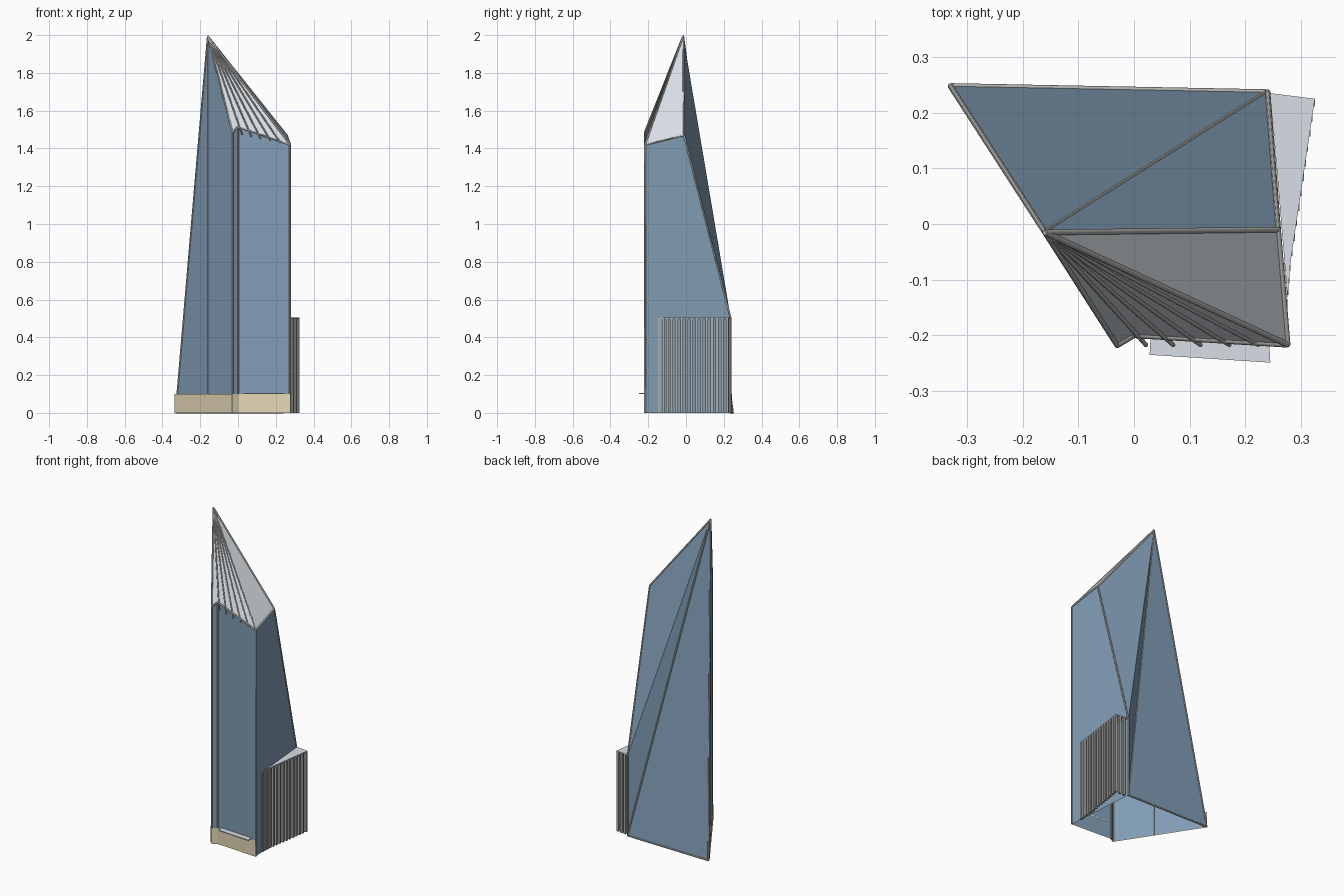
import bpy
from mathutils import Vector as V

cube = bpy.data.objects.get("Cube")
if cube:
    bpy.data.objects.remove(cube)


def material(name, rgb):
    m = bpy.data.materials.new(name)
    m.use_nodes = True
    m.diffuse_color = (*rgb, 1)
    m.node_tree.nodes["Principled BSDF"].inputs["Base Color"].default_value = (*rgb, 1)
    return m


GLASS = material("blue glass", (0.22, 0.335, 0.46))
PALE = material("pale panel", (0.69, 0.74, 0.79))
FRAME = material("grey metal", (0.42, 0.42, 0.41))
STONE = material("tan stone", (0.79, 0.69, 0.48))


def mesh(name, verts, faces, *mats):
    me = bpy.data.meshes.new(name)
    me.from_pydata([tuple(v) for v in verts], [], faces)
    for m in mats:
        me.materials.append(m)
    ob = bpy.data.objects.new(name, me)
    bpy.context.collection.objects.link(ob)
    return ob


def rods(name, lines, radius, mat):
    """Round bars along a list of point lists."""
    cu = bpy.data.curves.new(name, "CURVE")
    cu.dimensions = "3D"
    cu.bevel_depth = radius
    cu.bevel_resolution = 1
    cu.use_fill_caps = True
    for pts in lines:
        sp = cu.splines.new("POLY")
        sp.points.add(len(pts) - 1)
        for p, co in zip(sp.points, pts):
            p.co = (*co, 1)
    cu.materials.append(mat)
    ob = bpy.data.objects.new(name, cu)
    bpy.context.collection.objects.link(ob)


def slab(name, outline, z, thick, mat):
    n = len(outline)
    verts = [(x, y, h) for h in (z, z + thick) for x, y in outline]
    faces = [list(range(n))[::-1], list(range(n, 2 * n))]
    faces += [[i, (i + 1) % n, (i + 1) % n + n, i + n] for i in range(n)]
    return mesh(name, verts, faces, mat)


def ground(p):
    return V((p.x, p.y, 0))


# Corners of the tower
back_l = V((-0.33, 0.248, 0))
back_r = V((0.24, 0.237, 0.5))
peak = V((-0.16, -0.015, 1.995))
front_l = V((-0.03, -0.218, 1.485))
notch = V((0.0, -0.2, 1.515))
front_r = V((0.276, -0.217, 1.42))
side = V((0.259, -0.01, 1.47))

# Faceted glass shell, open underneath, with a pale roof
top = [back_l, peak, front_l, notch, front_r, side, back_r]
foot = [ground(p) for p in (peak, front_l, notch, front_r, back_r)]
PK, FL, N, FR, BR = range(7, 12)
shell = mesh("tower_shell", top + foot, [
    (0, PK, 1), (PK, FL, 2, 1), (FL, N, 3, 2), (N, FR, 4, 3),
    (FR, BR, 6, 5, 4), (BR, 0, 1), (6, BR, 1), (5, 6, 1),
    (1, 2, 3), (1, 3, 4), (1, 4, 5)], GLASS, PALE)
for f in shell.data.polygons:
    if f.index >= 8:
        f.material_index = 1

# Metal edge frame
rods("edge_frame", [
    [back_l, peak], [back_l, ground(back_r)], [ground(back_r), peak],
    [peak, front_l], [front_l, notch], [notch, front_r],
    [front_r, peak], [peak, side], [side, front_r], [side, back_r],
    [ground(back_r), back_r]], 0.005, FRAME)
rods("corner_posts", [[ground(p), p] for p in (front_l, notch, front_r)], 0.005, FRAME)
rods("peak_post", [[ground(peak), peak]], 0.003, FRAME)

# Fan of roof ribs running from the peak past the front edge
tips = [front_l.lerp(front_r, t) for t in (0.17, 0.33, 0.49, 0.66, 0.83)]
rods("roof_ribs", [[peak, tip] for tip in tips], 0.004, FRAME)

# Stone plinth plates on the left and front walls
path = [back_l, ground(front_l), ground(notch), ground(front_r)]
rise = V((0, 0, 0.1))
verts, faces = [], []
for a, b in zip(path, path[1:]):
    d = (b - a).normalized()
    out = V((d.y, -d.x, 0)) * 0.006
    k = len(verts)
    verts += [a + out, b + out, b + out + rise, a + out + rise]
    faces.append((k, k + 1, k + 2, k + 3))
mesh("stone_plinth", verts, faces, STONE)

# Entrance canopy
slab("entrance_canopy", [(0.03, -0.2), (0.028, -0.235), (0.245, -0.249), (0.243, -0.215)],
     0.1, 0.006, PALE)

# Side annexe: flat roof carried on a screen of fins tucked under its edge
corners = [V((0.276, -0.135)), V((0.281, -0.07)), V((0.325, 0.225)), V((0.245, 0.235))]
slab("annexe_roof", [tuple(c) for c in corners], 0.5, 0.006, PALE)
w = 0.007
spots = []
for a, b, n in zip(corners, corners[1:], (3, 11, 3)):
    spots += [a.lerp(b, i / n) - V((w, w)) for i in range(n)]
for i, p in enumerate(spots):
    outline = [(p.x - w, p.y - w), (p.x + w, p.y - w), (p.x + w, p.y + w), (p.x - w, p.y + w)]
    slab(f"annexe_fin_{i + 1}", outline, 0, 0.5, FRAME)
